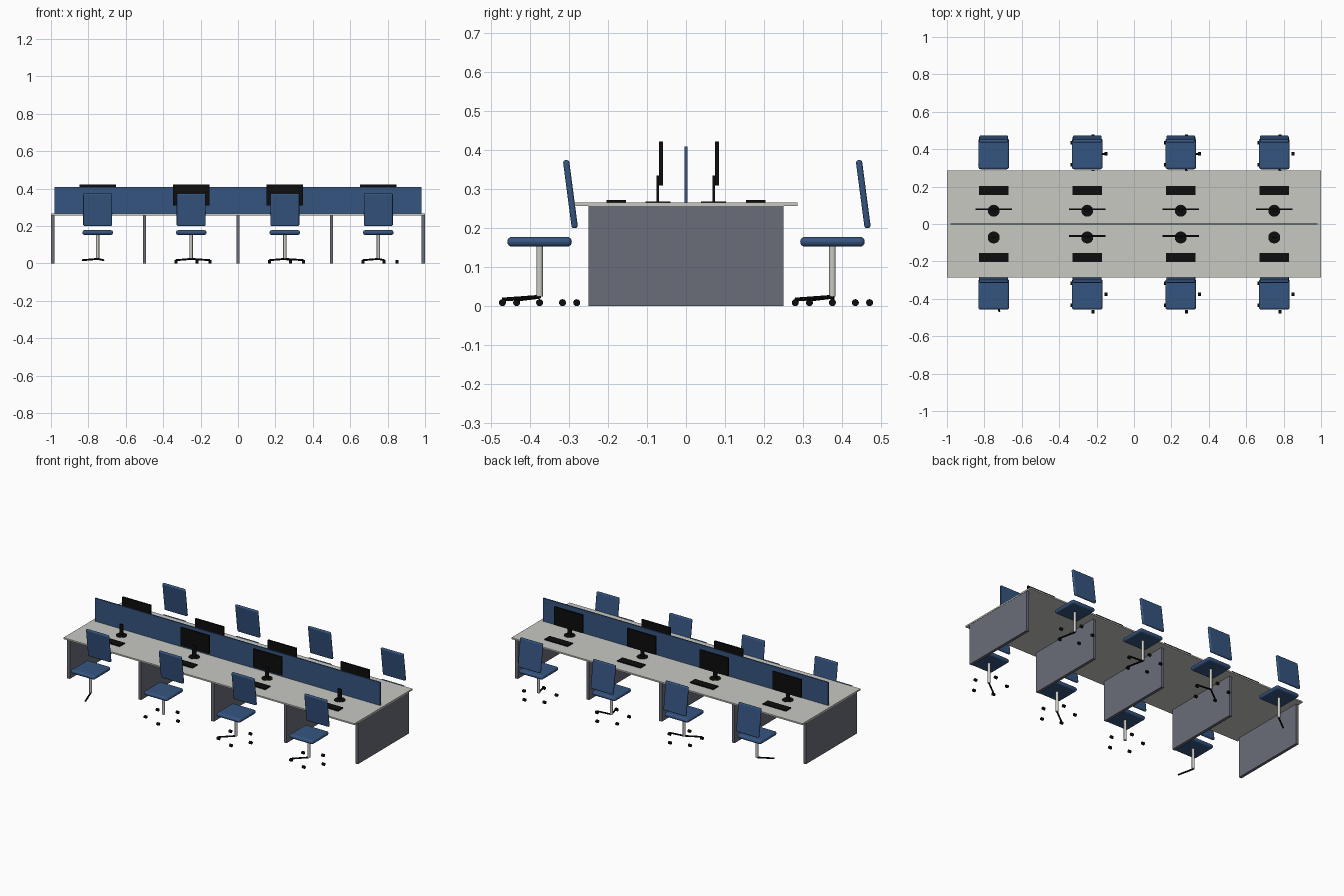
import bpy
from math import cos, sin, tau, radians
from mathutils import Vector

if "Cube" in bpy.data.objects:
    bpy.data.objects.remove(bpy.data.objects["Cube"])


def material(name, r, g, b):
    m = bpy.data.materials.new(name)
    m.use_nodes = True
    m.diffuse_color = (r, g, b, 1)
    bsdf = m.node_tree.nodes["Principled BSDF"]
    bsdf.inputs["Base Color"].default_value = (r, g, b, 1)
    bsdf.inputs["Roughness"].default_value = 0.7
    return m


BLUE = material("blue fabric", 0.036, 0.09, 0.215)
TOP = material("pale grey laminate", 0.58, 0.58, 0.54)
GREY = material("slate grey", 0.145, 0.155, 0.19)
BLACK = material("black plastic", 0.004, 0.004, 0.004)
STEEL = material("light steel", 0.6, 0.6, 0.55)


def box(name, centre, size, mat, bevel=0, tilt=0):
    bpy.ops.mesh.primitive_cube_add(size=1, location=centre)
    ob = bpy.context.object
    ob.name = name
    ob.scale = size
    bpy.ops.object.transform_apply(location=False, rotation=False, scale=True)
    ob.rotation_euler.x = tilt
    ob.data.materials.append(mat)
    if bevel:
        mod = ob.modifiers.new("rounded edges", "BEVEL")
        mod.width = bevel
        mod.segments = 4
        bpy.ops.object.shade_smooth_by_angle(angle=radians(40))
    return ob


def rod(name, start, end, radius, mat, sides=16):
    a, b = Vector(start), Vector(end)
    bpy.ops.mesh.primitive_cylinder_add(vertices=sides, radius=radius,
                                        depth=(b - a).length, location=(a + b) / 2)
    ob = bpy.context.object
    ob.name = name
    ob.rotation_euler = (b - a).to_track_quat("Z", "Y").to_euler()
    ob.data.materials.append(mat)
    bpy.ops.object.shade_smooth_by_angle(angle=radians(40))
    return ob


# Long shared desk with support panels and a central screen
box("desk_top", (0, 0, 0.261), (2, 0.57, 0.009), TOP)
for x in (-0.99, -0.5, 0, 0.5, 0.99):
    box("support_panel", (x, 0, 0.128), (0.018, 0.5, 0.256), GREY)
box("divider", (0, 0, 0.337), (1.96, 0.008, 0.144), BLUE)


def computer(x, y, has_screen):
    rod("monitor_base", (x, y, 0.265), (x, y, 0.268), 0.032, BLACK, 32)
    box("monitor_stand", (x, y, 0.3), (0.025, 0.006, 0.07), BLACK)
    if has_screen:
        box("monitor_screen", (x, y + 0.008, 0.365), (0.196, 0.01, 0.113), BLACK)
    side = 1 if y > 0 else -1
    box("keyboard", (x, side * 0.179, 0.2685), (0.16, 0.05, 0.007), BLACK)


def chair(x, y, spokes, has_casters):
    box("chair_seat", (x, y, 0.165), (0.164, 0.165, 0.025), BLUE, 0.012)
    box("chair_back", (x, y + 0.079, 0.287), (0.155, 0.016, 0.176), BLUE,
        0.007, radians(7.5))
    rod("chair_post", (x, y, 0.025), (x, y, 0.155), 0.0085, STEEL)
    for k in range(5):
        dx, dy = 0.1 * cos(k * tau / 5), 0.1 * sin(k * tau / 5)
        if k in spokes:
            rod("chair_spoke", (x, y, 0.024), (x + dx, y + dy, 0.017),
                0.005, BLACK, 8)
        if has_casters:
            rod("chair_caster", (x + dx - 0.008, y + dy, 0.009),
                (x + dx + 0.008, y + dy, 0.009), 0.009, BLACK)


# Four workplaces on each side; base spokes listed per chair
front_spokes = ((4,), (), (3,), (3,))
back_spokes = ((3,), (0, 3), (0, 4), (4,))
for i, x in enumerate((-0.75, -0.25, 0.25, 0.75)):
    computer(x, -0.072, i in (1, 2))
    computer(x, 0.071, True)
    chair(x, -0.375, front_spokes[i], i > 0)
    chair(x, 0.375, back_spokes[i], i > 0)
